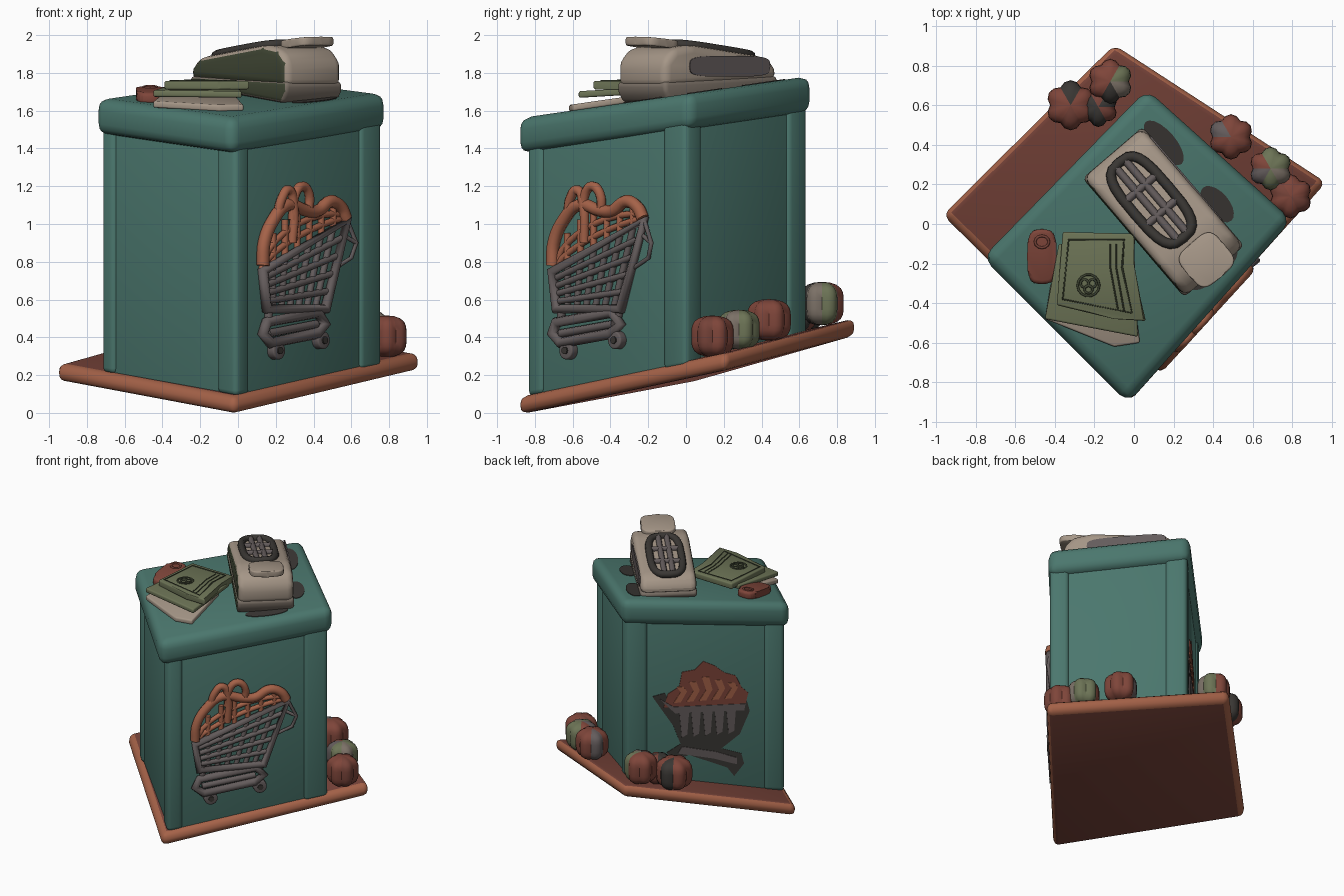
import bpy, bmesh, math
from mathutils import Matrix, Vector

cube = bpy.data.objects.get("Cube")
if cube:
    bpy.data.objects.remove(cube)


def material(name, r, g, b):
    m = bpy.data.materials.new(name)
    m.use_nodes = True
    m.diffuse_color = (r, g, b, 1)
    m.node_tree.nodes["Principled BSDF"].inputs["Base Color"].default_value = (r, g, b, 1)
    return m


teal = material("teal", .07, .185, .155)
copper = material("copper", .376, .122, .065)
brown = material("brown", .18, .055, .04)
taupe = material("taupe", .2, .165, .135)
tan = material("tan", .376, .305, .242)
grey = material("grey", .127, .107, .107)
charcoal = material("charcoal", .042, .038, .034)
sage = material("sage", .15, .172, .092)
rust = material("rust", .21, .06, .042)
olive = material("olive", .048, .058, .032)
meshes = []


def frame(origin, x, y, z):
    m = Matrix((x, y, z)).transposed().to_4x4()
    m.translation = origin
    return m


def sloped(z, slope):
    """Horizontal frame that rises towards the back."""
    return frame((0, 0, z), (1, 0, 0), (0, 1, slope), (0, 0, 1))


def finish(name, bm, mats, rule=None):
    bmesh.ops.recalc_face_normals(bm, faces=bm.faces)
    bm.normal_update()
    if rule:
        for f in bm.faces:
            f.material_index = rule(f)
    me = bpy.data.meshes.new(name)
    bm.to_mesh(me)
    bm.free()
    ob = bpy.data.objects.new(name, me)
    for m in mats:
        me.materials.append(m)
    bpy.context.collection.objects.link(ob)
    meshes.append(ob)
    return ob


def prism(name, pts, m, d0, d1, mats, bevel=0, rule=None):
    """Outline in the frame's xy plane, extruded from d0 to d1; a third value shifts a corner."""
    bm = bmesh.new()
    lo, hi = ([bm.verts.new(m @ Vector((p[0], p[1], d + sum(p[2:])))) for p in pts] for d in (d0, d1))
    bm.faces.new(lo)
    bm.faces.new(hi)
    n = len(pts)
    for i in range(n):
        j = (i + 1) % n
        bm.faces.new((lo[i], lo[j], hi[j], hi[i]))
    if bevel:
        bmesh.ops.bevel(bm, geom=bm.edges[:], offset=bevel, segments=3, profile=.5, affect='EDGES')
    return finish(name, bm, mats, rule)


def tubes(name, paths, m, radius, mat, closed=False, kind='POLY'):
    cu = bpy.data.curves.new(name, 'CURVE')
    cu.dimensions = '3D'
    cu.bevel_depth, cu.bevel_resolution, cu.use_fill_caps = radius, 2, True
    for path in paths:
        sp = cu.splines.new(kind)
        pts = sp.points if kind == 'POLY' else sp.bezier_points
        pts.add(len(path) - 1)
        for p, q in zip(pts, path):
            co = m @ Vector(q)
            if kind == 'POLY':
                p.co = (*co, 1)
            else:
                p.co = co
                p.handle_left_type = p.handle_right_type = 'AUTO'
        sp.use_cyclic_u = closed
    cu.resolution_u = 5
    cu.materials.append(mat)
    bpy.context.collection.objects.link(bpy.data.objects.new(name, cu))


def oval(cx, cy, rx, ry, n=20, power=1.0):
    def c(v):
        return math.copysign(abs(v) ** power, v)
    return [(cx + rx * c(math.cos(k * math.tau / n)), cy + ry * c(math.sin(k * math.tau / n))) for k in range(n)]


def bilinear(q, s, t):
    a, b, c, d = (Vector(p) for p in q)
    return a.lerp(b, s).lerp(d.lerp(c, s), t)


# Base slab: brown faces with a copper rim
prism("base_slab", [(-.02, -.895), (.97, .21, -.025), (-.1, .905), (-.965, .045, -.045)], sloped(.2, .235), 0, .092,
      [copper, brown], .04, lambda f: 1 if abs(f.normal.z) > .955 else 0)

# Cabinet: core panels and four raised corner posts
plan = [(-.01, -.845), (.765, .0), (.06, .645), (-.727, -.16)]
body = sloped(.225, .19)
prism("cabinet_panels", [bilinear(plan, s, t) for s, t in ((.015, .015), (.985, .015), (.985, .985), (.015, .985))],
      body, .02, 1.38, [teal], .01)
for name, s, t, w, d in (("front", 0, 0, .1, .15), ("right_side", 1, 0, .15, .14),
                         ("back", 1, 1, .14, .16), ("left_side", 0, 1, .13, .1)):
    s1, t1 = abs(s - w), abs(t - d)
    prism(name + "_post", [bilinear(plan, *p) for p in ((s, t), (s1, t), (s1, t1), (s, t1))],
          body, .02, 1.38, [teal], .03)

# Counter top
prism("counter_top", [(-.03, -.905), (.797, .02), (.065, .68), (-.765, -.17)], sloped(1.498, .145), 0, .19, [teal], .06)
counter = sloped(1.688, .145)
for i, (x, y, rx, ry) in enumerate(((.15, .41, .14, .06), (.42, .1, .11, .06), (.405, -.23, .05, .15))):
    stain = [(x + p * .65 + q * .76, y - p * .76 + q * .65) for p, q in oval(0, 0, rx, ry)]
    prism(f"counter_stain_{i}", stain, counter, -.004, .004, [charcoal])

# Relief trolley on the front side
wall = frame((-.005, -.8125, 0), (.676, .737, 0), (0, 0, 1), (.737, -.676, 0))
basket = [(.17, .75), (.83, 1.02), (.66, .55), (.2, .55)]
tubes("basket_rim", [[(*p, .03) for p in basket]], wall, .03, grey, True)
bars = [[(*bilinear(basket, i / 7, t), .014) for t in (0, 1)] for i in range(1, 7)]
bars += [[(*bilinear(basket, s, j / 5), .022) for s in (0, 1)] for j in range(1, 5)]
tubes("basket_mesh", bars, wall, .018, grey)
tubes("trolley_handle", [[(.83, 1.02, .03), (.89, .9, .04), (.86, .82, .03), (.73, .76, .02)],
                         [(.81, .94, .02), (.89, .9, .04)]], wall, .012, grey)
tubes("trolley_tray", [[(.2, .48, .03), (.6, .53, .03), (.66, .47, .03), (.59, .42, .03), (.23, .37, .03), (.17, .42, .03)]],
      wall, .03, grey, True)
tubes("trolley_supports", [[(.23, .57, .02), (.22, .47, .02)], [(.65, .57, .02), (.63, .5, .02)],
                           [(.22, .42, .02), (.6, .47, .02)]], wall, .022, grey)
for i, (u, z) in enumerate(((.28, .33), (.63, .385))):
    prism(f"trolley_wheel_{i}", oval(u, z, .048, .048), wall, -.01, .05, [grey], .01)
    prism(f"wheel_hub_{i}", oval(u, z, .02, .02, 10), wall, .04, .058, [charcoal])

# Copper load piled in the trolley
tubes("load_outline", [[(.17, .78, .03), (.18, .9, .03), (.25, 1.02, .03), (.36, 1.1, .03), (.52, 1.07, .03),
                        (.6, 1.07, .03), (.7, 1.12, .03), (.78, 1.09, .03), (.82, 1.03, .03)]],
      wall, .034, copper, kind='BEZIER')
tubes("load_loops", [[(.28, 1.04, .03), (.31, 1.14, .04), (.36, 1.18, .04), (.4, 1.1, .04), (.4, .9, .03)],
                     [(.4, 1.02, .03), (.42, 1.17, .04), (.47, 1.2, .04), (.52, 1.16, .04), (.52, 1.05, .03)]],
      wall, .026, copper, kind='BEZIER')


def dome(t, k):
    x, z = bilinear(basket, t, 0)
    return (x, z + k * (.25 - .11 * t) * math.sqrt(max(0, 1 - (2 * t - 1) ** 2)), .016)


ribs = [[dome(i / 7, k) for k in (0, 1)] for i in range(1, 7)]
ribs += [[dome(i / 12, k) for i in range(13)] for k in (.33, .66)]
tubes("load_mesh", ribs, wall, .018, copper)

# Painted trolley on the back side
rear = frame((.032, .616, 0), (-.696, -.718, 0), (0, 0, 1), (-.718, .696, 0))
prism("painted_trolley", [(.15, 1.02), (.24, 1.04), (.28, .95), (.82, .93), (.84, .85), (.77, .68), (.64, .58), (.78, .53),
                          (.8, .45), (.73, .36), (.68, .43), (.41, .55), (.31, .52), (.25, .58), (.35, .64), (.3, .78)],
      rear, -.017, -.009, [charcoal])
prism("painted_load", [(.23, .93), (.26, 1.03), (.34, 1.08), (.36, 1.19), (.45, 1.2), (.51, 1.26), (.59, 1.22),
                       (.66, 1.16), (.74, 1.13), (.78, 1.04), (.83, .99), (.81, .91)], rear, -.016, -.008, [rust])
for i in range(5):
    u = .3 + i * .09
    crest = 1.14 - .03 * abs(i - 2)
    prism(f"load_streak_{i}", [(u, .96), (u + .05, 1.04), (u + .02, crest), (u + .07, crest),
                               (u + .095, 1.04), (u + .05, .96)], rear, -.01, -.004, [copper])
    v = .34 + i * .083
    prism(f"basket_gap_{i}", [(v, .9), (v + .07, .89), (v + .057, .71), (v + .018, .69)], rear, -.01, -.004, [grey])
prism("painted_rim", [(.2, 1.0), (.31, .88), (.8, .86), (.81, .91), (.3, .93)], rear, -.01, -.004, [grey])
prism("painted_tray", [(.36, .62), (.6, .56), (.75, .5), (.75, .45), (.58, .51), (.33, .57)], rear, -.01, -.004, [grey])

# Card reader: wedge body with a base band, side panel, keypad and slip
a, b = Vector((.65, -.76, 0)), Vector((.76, .65, 0))
side = frame((.14, .06, 0), a, (0, 0, 1), b)
prism("reader_body", [(-.39, 1.76), (-.39, 1.83), (-.32, 1.885), (.2, 1.95), (.33, 1.93), (.4, 1.86), (.4, 1.72)],
      side, -.19, .203, [tan, olive], .045, lambda f: 1 if f.normal.dot(b) < -.85 else 0)
prism("reader_base", [(-.39, 1.73), (-.39, 1.785), (.4, 1.755), (.4, 1.7), (.36, 1.64)],
      side, -.193, .206, [taupe, olive], .025, lambda f: 1 if f.normal.dot(b) < -.9 else 0)
prism("reader_side_panel", oval(-.05, 1.835, .28, .055, 24, .5), side, .2, .209, [grey])
top = frame(Vector((.14, .06, 1.918)) - a * .08, a + Vector((0, 0, .125)), b, (0, 0, 1))
tubes("keypad_ring", [[(x, y, .002) for x, y in oval(0, 0, .25, .11, 24, .6)]], top, .026, charcoal, True)
tubes("keypad_bars", [[(-.24, y, .004), (.24, y, .004)] for y in (-.03, .03)]
      + [[(x, -.11, .004), (x, .11, .004)] for x in (-.08, .08)], top, .02, grey)
slip = frame(Vector((.14, .06, 1.935)) + a * .33, a + Vector((0, 0, .1)), b, (0, 0, 1))
prism("receipt_slip", oval(0, .015, .115, .12, 24, .5), slip, 0, .045, [tan], .01)

# Banknotes
prism("note_bottom", [(-.42, -.3), (-.02, -.2), (.03, -.6), (-.1, -.62), (-.45, -.48)], sloped(1.685, .145), 0, .035, [tan], .01)
prism("note_middle", [(-.38, -.1), (0, -.1), (.02, -.57), (-.45, -.48)], sloped(1.702, .06), 0, .035, [sage], .01)
note = sloped(1.738, .0)
prism("note_top", [(-.36, -.04), (.01, -.05), (-.01, -.2), (.06, -.49), (-.1, -.48), (-.39, -.41)], note, -.025, .02, [sage], .01)
tubes("note_border", [[(-.33, -.08, .02), (-.05, -.08, .02), (-.06, -.22, .02), (-.01, -.45, .02), (-.36, -.38, .02)]],
      note, .005, olive, True)
tubes("note_emblem", [[(x, y, .02) for x, y in oval(cx, cy, r, r, 14)] for cx, cy, r in
                      ((-.23, -.31, .055), (-.25, -.3, .02), (-.21, -.3, .02), (-.23, -.33, .02))], note, .006, olive, True)
tubes("note_lines", [[(x - .02, -.1, .02), (x - .02, -.22, .02), (x + .02, -.44, .02)] for x in (-.1, -.07)], note, .004, olive)

# Small purse beside the notes
prism("coin_purse", oval(-.465, -.165, .075, .14, 20, .6), counter, -.01, .05, [rust], .02)
tubes("purse_clasp", [[(x, y, .05) for x, y in oval(-.465, -.09, .035, .03, 12)]], counter, .007, brown, True)


# Lobed pumpkins on the slab
def pumpkin(name, x, y, r, h, mats, turn):
    bm = bmesh.new()
    bmesh.ops.create_uvsphere(bm, u_segments=24, v_segments=12, radius=1)
    for v in bm.verts:
        groove = 1 - .18 * (1 - abs(math.sin(3 * math.atan2(v.co.y, v.co.x))))
        k = r * groove * math.sqrt(1 + v.co.z ** 2)
        v.co = (v.co.x * k, v.co.y * k, v.co.z * h / 2)

    def lobe(f):
        c = f.calc_center_median()
        return (int((math.atan2(c.y, c.x) % math.tau) / math.tau * 6) + turn) % len(mats)
    ob = finish(name, bm, mats, lobe)
    ob.location = (x, y, .255 + .29 * y + h / 2)


warm = [rust, rust, brown]
mixed = [sage, sage, rust, grey, sage, taupe]
for i, (x, y, r, h, mats, turn) in enumerate((
        (.79, .14, .112, .22, warm, 0), (.69, .28, .11, .21, mixed, 0), (.49, .44, .115, .22, [rust, rust, rust, grey], 1),
        (-.32, .6, .127, .23, [rust, charcoal, rust, rust, brown, rust], 0),
        (-.12, .72, .115, .23, [sage, rust, rust, rust, charcoal, taupe], 0),
        (-.18, .59, .1, .22, [charcoal, charcoal, brown, charcoal], 1))):
    pumpkin(f"pumpkin_{i}", x, y, r, h, mats, turn)

# Soft shading that keeps hard edges
bpy.ops.object.select_all(action='DESELECT')
for ob in meshes:
    ob.select_set(True)
bpy.context.view_layer.objects.active = meshes[0]
bpy.ops.object.shade_smooth_by_angle(angle=math.radians(40))
